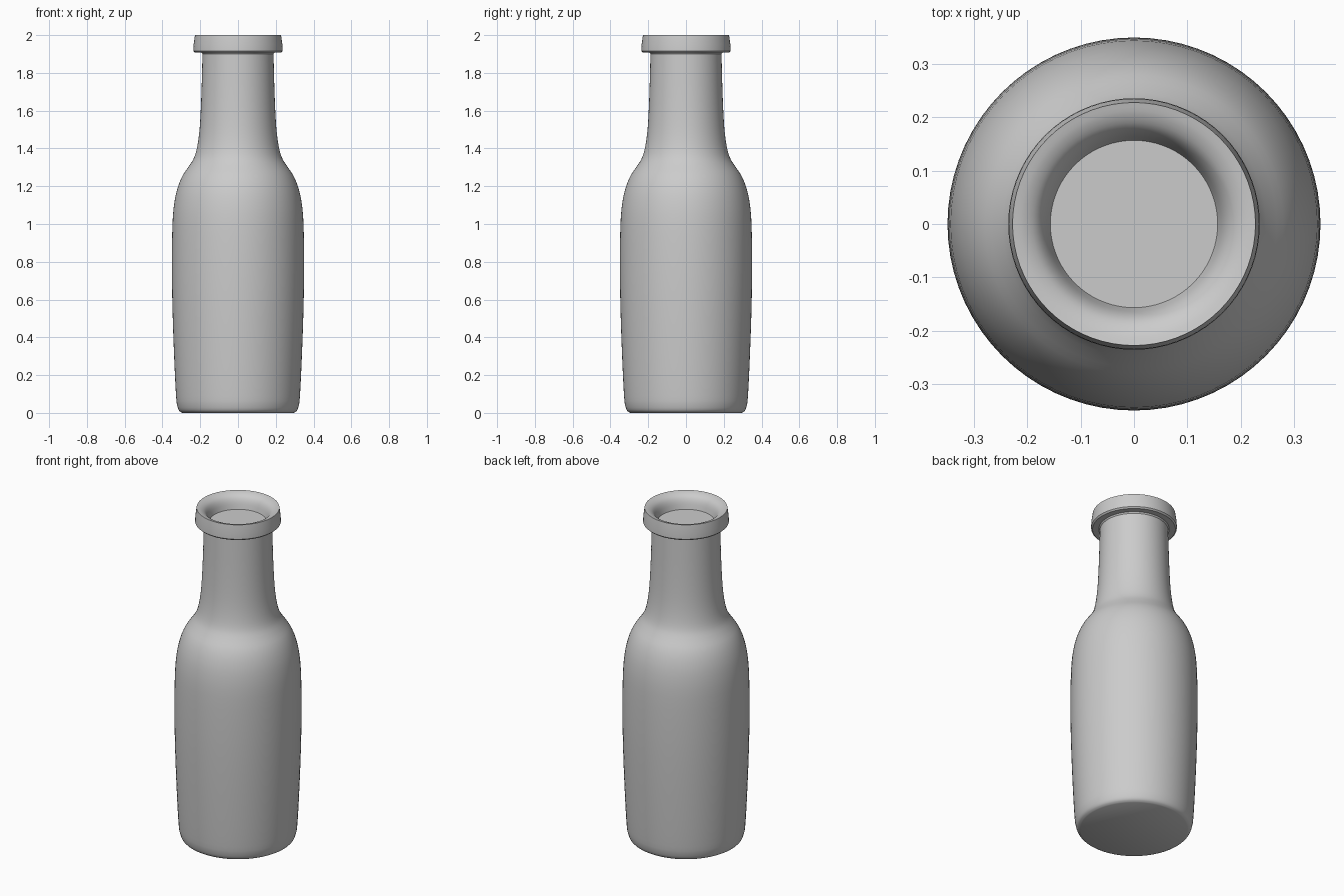
import bpy, bmesh, math
from mathutils import Vector

if "Cube" in bpy.data.objects:
    bpy.data.objects.remove(bpy.data.objects["Cube"])

SEGMENTS = 72


def smooth_curve(points, steps=3):
    """Catmull-Rom curve through (radius, height) points."""
    p = [Vector(q) for q in points]
    p = [2 * p[0] - p[1]] + p + [2 * p[-1] - p[-2]]
    out = []
    for i in range(1, len(p) - 2):
        a, b, c, d = p[i - 1:i + 3]
        for k in range(steps):
            t = k / steps
            out.append(0.5 * (2 * b + (c - a) * t + (2 * a - 5 * b + 4 * c - d) * t * t
                              + (3 * b - a - 3 * c + d) * t ** 3))
    out.append(p[-2])
    return out


def lathe(name, profile):
    """Revolve the profile about z and close both ends with flat discs."""
    bm = bmesh.new()
    rings = []
    for r, z in profile:
        rings.append([bm.verts.new((r * math.cos(2 * math.pi * i / SEGMENTS),
                                    r * math.sin(2 * math.pi * i / SEGMENTS), z))
                      for i in range(SEGMENTS)])
    for low, high in zip(rings, rings[1:]):
        for i in range(SEGMENTS):
            j = (i + 1) % SEGMENTS
            bm.faces.new((low[i], low[j], high[j], high[i]))
    bm.faces.new(rings[0][::-1])
    bm.faces.new(rings[-1])
    bmesh.ops.recalc_face_normals(bm, faces=bm.faces)
    mesh = bpy.data.meshes.new(name)
    bm.to_mesh(mesh)
    bm.free()
    obj = bpy.data.objects.new(name, mesh)
    bpy.context.collection.objects.link(obj)
    bpy.context.view_layer.objects.active = obj
    obj.select_set(True)
    bpy.ops.object.shade_smooth_by_angle(angle=math.radians(35))
    return obj


# Rounded base, belly, shoulder and neck
body = smooth_curve([
    (0.295, 0.0), (0.312, 0.012), (0.322, 0.04), (0.328, 0.09), (0.337, 0.27),
    (0.346, 0.52), (0.35, 0.76), (0.347, 1.0), (0.336, 1.12), (0.317, 1.2),
    (0.291, 1.26), (0.257, 1.31), (0.231, 1.355), (0.214, 1.42), (0.202, 1.52),
    (0.194, 1.68), (0.188, 1.9)])

# Collar around the mouth
lip = [Vector(q) for q in [(0.194, 1.908), (0.228, 1.908), (0.236, 1.916), (0.235, 1.95), (0.228, 2.0)]]

# Funnel into the mouth, ending on the flat stopper surface
mouth = smooth_curve([(0.228, 2.0), (0.205, 1.994), (0.183, 1.98), (0.168, 1.955), (0.157, 1.915)])

lathe("bottle", body + lip + mouth[1:])
